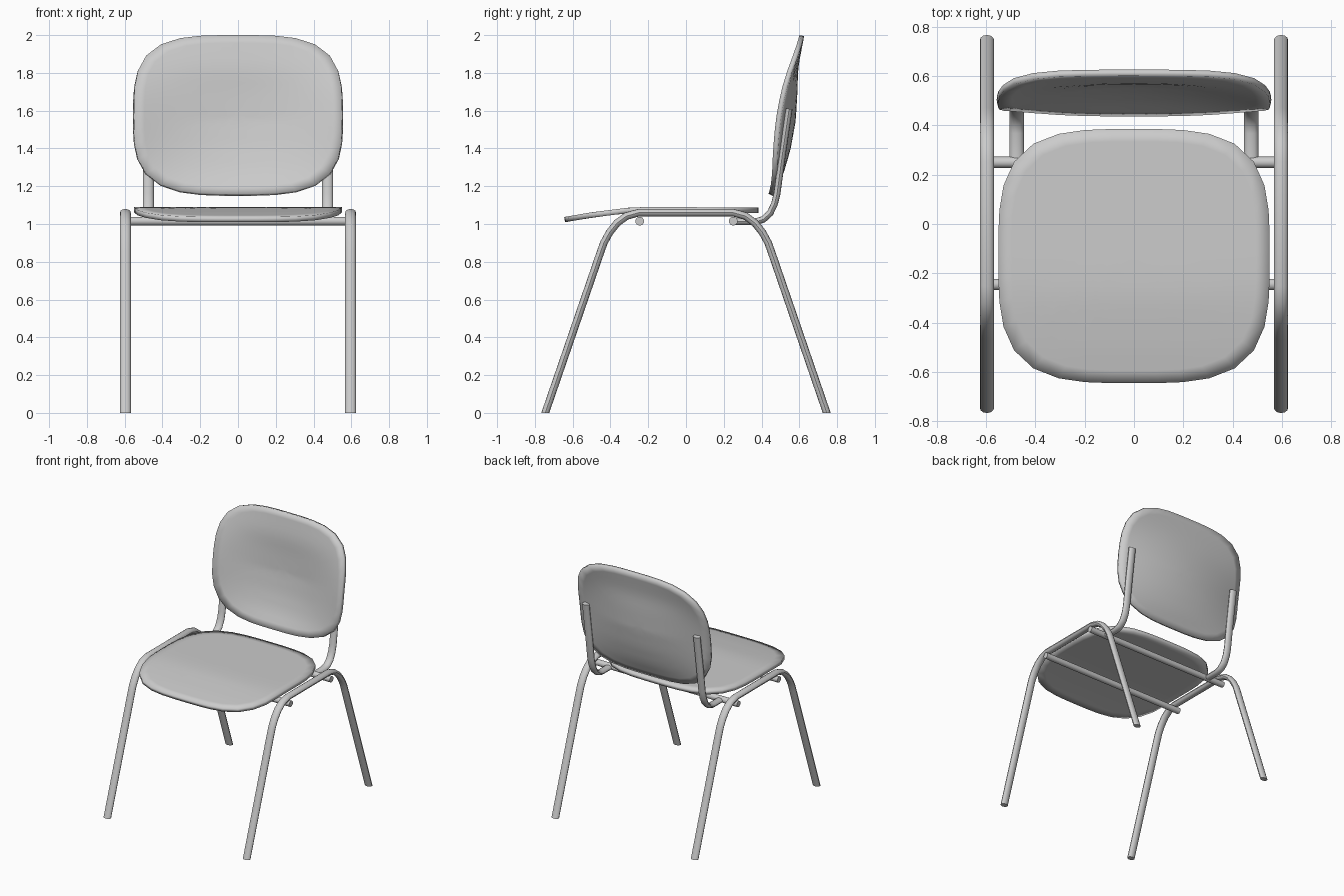
import bpy, bmesh
from math import sin, cos, pi, radians
from mathutils import Vector

if "Cube" in bpy.data.objects:
    bpy.data.objects.remove(bpy.data.objects["Cube"])


def finish(name, bm, angle=40):
    me = bpy.data.meshes.new(name)
    bm.to_mesh(me)
    bm.free()
    ob = bpy.data.objects.new(name, me)
    bpy.context.collection.objects.link(ob)
    bpy.ops.object.select_all(action='DESELECT')
    bpy.context.view_layer.objects.active = ob
    ob.select_set(True)
    bpy.ops.object.shade_smooth_by_angle(angle=radians(angle))
    return ob


def lerp(table, t):
    for (a, va), (b, vb) in zip(table, table[1:]):
        if t <= b:
            return va + (vb - va) * max(0, t - a) / (b - a)
    return table[-1][1]


def tube(name, path, x, rx, r, flat_ends=False, sides=12):
    """Sweep an oval section along a (y, z) path at a fixed x."""
    bm = bmesh.new()
    pts = [Vector(p) for p in path]
    rings = []
    for i, p in enumerate(pts):
        d0 = (p - pts[max(i - 1, 0)]).normalized()
        d1 = (pts[min(i + 1, len(pts) - 1)] - p).normalized()
        t = (d0 + d1).normalized()
        n = Vector((-t.y, t.x))
        if flat_ends and i in (0, len(pts) - 1):
            n = Vector((1 / n.x, 0))
        ring = []
        for k in range(sides):
            a = 2 * pi * k / sides
            q = p + n * r * sin(a)
            ring.append(bm.verts.new((x + rx * cos(a), q.x, q.y)))
        rings.append(ring)
    for a, b in zip(rings, rings[1:]):
        for k in range(sides):
            j = (k + 1) % sides
            bm.faces.new((a[k], a[j], b[j], b[k]))
    bm.faces.new(rings[0])
    bm.faces.new(rings[-1])
    bmesh.ops.recalc_face_normals(bm, faces=bm.faces)
    return finish(name, bm)


def plate(name, cu, cv, hu, hv, shape, thick, power=3.5, sides=36, rings=10):
    """Rounded-rectangle shell bent by shape(u, v), thickened behind."""
    bm = bmesh.new()
    centre = bm.verts.new(shape(cu, cv))
    prev = None
    for r in range(1, rings + 1):
        s = r / rings
        ring = []
        for k in range(sides):
            c, d = cos(2 * pi * k / sides), sin(2 * pi * k / sides)
            m = s / (abs(c) ** power + abs(d) ** power) ** (1 / power)
            ring.append(bm.verts.new(shape(cu + hu * c * m, cv + hv * d * m)))
        for k in range(sides):
            j = (k + 1) % sides
            if prev:
                bm.faces.new((prev[k], ring[k], ring[j], prev[j]))
            else:
                bm.faces.new((centre, ring[k], ring[j]))
        prev = ring
    ob = finish(name, bm)
    mod = ob.modifiers.new("thickness", 'SOLIDIFY')
    mod.thickness = thick
    mod.offset = -1
    return ob


# Seat with a drooping front edge
seat_z = [(-.645, 1.037), (-.5, 1.062), (-.3, 1.087), (-.2, 1.09), (.385, 1.087)]
plate("seat", 0, -.13, .55, .515, lambda u, v: (u, v, lerp(seat_z, v)), .028)

# Dished, leaning backrest
rim_y = [(1.16, .436), (1.3, .45), (1.55, .475), (1.7, .502), (1.8, .53), (2.0, .6)]
dish = [(1.16, 0), (1.28, .045), (1.4, .068), (1.55, .08), (1.7, .062), (1.85, .024), (2.0, 0)]
plate("backrest", 0, 1.58, .55, .42,
      lambda u, v: (u, lerp(rim_y, v) + lerp(dish, v) * (1 - (u / .55) ** 2), v), .026)

# Side frames (front leg, seat rail, rear leg) and backrest supports
half = [(-.745, 0), (-.453, .85), (-.435, .9), (-.405, .955), (-.365, 1.005),
        (-.315, 1.042), (-.25, 1.06)]
frame = half + [(-y, z) for y, z in reversed(half)]
support = [(.26, 1.012), (.37, 1.012), (.41, 1.025), (.445, 1.057), (.468, 1.105),
           (.482, 1.16), (.512, 1.38), (.546, 1.61)]
for side, s in (("left", -1), ("right", 1)):
    tube(side + "_leg_frame", frame, s * .596, .029, .02, flat_ends=True)
    tube(side + "_back_support", support, s * .475, .029, .018)

# Crossbars beneath the seat
for label, y in (("front", -.245), ("rear", .25)):
    bm = bmesh.new()
    bmesh.ops.create_cone(bm, cap_ends=True, segments=16, radius1=.023, radius2=.023, depth=1.25)
    bar = finish(label + "_crossbar", bm)
    bar.rotation_euler = (0, pi / 2, 0)
    bar.location = (0, y, 1.015)
